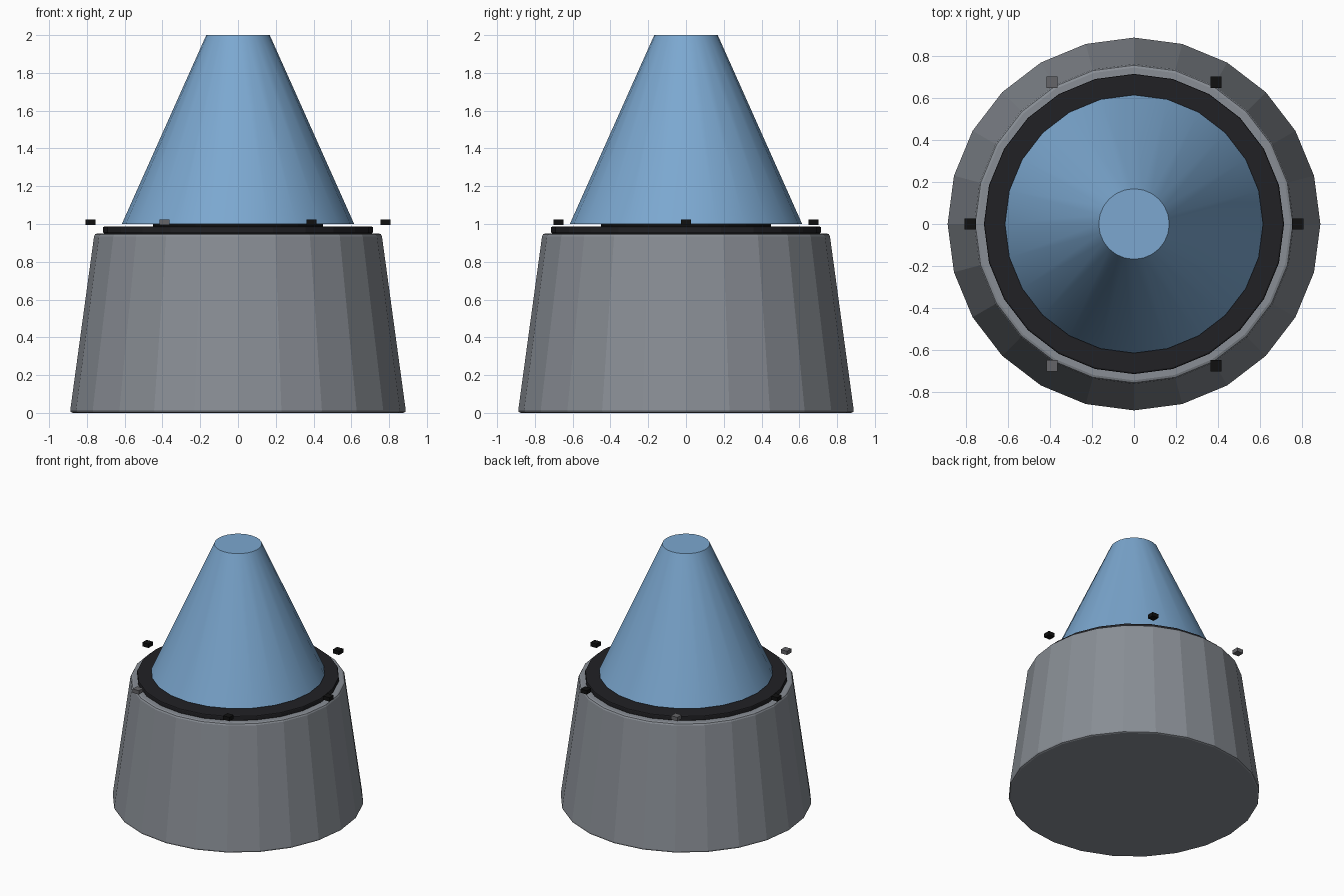
import bpy, bmesh, math

if "Cube" in bpy.data.objects:
    bpy.data.objects.remove(bpy.data.objects["Cube"])

SIDES = 24


def material(name, rgb):
    m = bpy.data.materials.new(name)
    m.diffuse_color = (*rgb, 1)
    m.use_nodes = True
    m.node_tree.nodes["Principled BSDF"].inputs["Base Color"].default_value = m.diffuse_color
    return m


GREY = material("grey", (0.25, 0.27, 0.30))
BLACK = material("black", (0.015, 0.015, 0.018))
DARK = material("dark", (0.005, 0.005, 0.005))
LIGHT = material("light_grey", (0.13, 0.13, 0.14))
BLUE = material("blue", (0.2, 0.39, 0.63))


def finish(name, bm, mat, bevel=0):
    mesh = bpy.data.meshes.new(name)
    bm.to_mesh(mesh)
    bm.free()
    mesh.materials.append(mat)
    ob = bpy.data.objects.new(name, mesh)
    bpy.context.collection.objects.link(ob)
    if bevel:
        mod = ob.modifiers.new("Bevel", 'BEVEL')
        mod.width = bevel
        mod.segments = 2
        mod.limit_method = 'ANGLE'
        mod.angle_limit = math.radians(40)
    return ob


def frustum(name, r0, r1, z0, z1, mat, bevel=0):
    bm = bmesh.new()
    bmesh.ops.create_cone(bm, cap_ends=True, segments=SIDES, radius1=r0,
                          radius2=r1, depth=z1 - z0)
    bmesh.ops.translate(bm, verts=bm.verts, vec=(0, 0, (z0 + z1) / 2))
    return finish(name, bm, mat, bevel)


# Tapered base, dark collar and the hidden neck below the cone
frustum("base", 0.89, 0.76, 0, 0.95, GREY, 0.015)
frustum("collar_ring", 0.715, 0.715, 0.95, 0.987, BLACK, 0.008)
frustum("neck", 0.45, 0.45, 0.95, 1.0, DARK)

# Smooth truncated cone
cone = frustum("cone", 0.615, 0.168, 1.0, 2.0, BLUE)
bpy.context.view_layer.objects.active = cone
cone.select_set(True)
bpy.ops.object.shade_smooth_by_angle(angle=math.radians(30))

# Six small blocks around the collar, two of them lighter
for i in range(6):
    a = i * math.pi / 3
    bm = bmesh.new()
    bmesh.ops.create_cube(bm, size=1)
    bmesh.ops.scale(bm, verts=bm.verts, vec=(0.053, 0.053, 0.03))
    bmesh.ops.translate(bm, verts=bm.verts,
                        vec=(0.78 * math.cos(a), 0.78 * math.sin(a), 1.01))
    finish(f"marker_block_{i + 1}", bm, LIGHT if i in (2, 4) else DARK)
